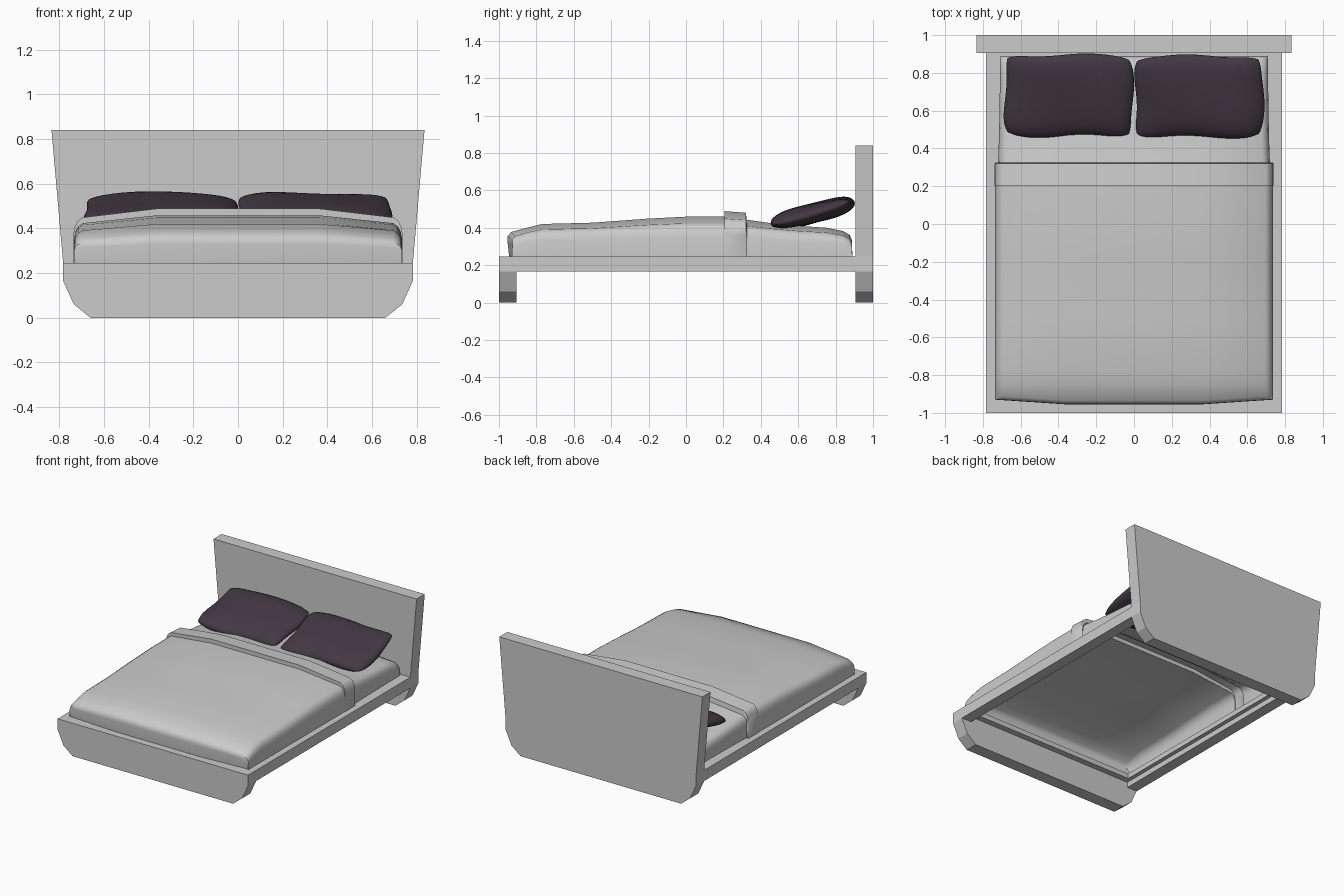
import bpy, bmesh, math

if "Cube" in bpy.data.objects:
    bpy.data.objects.remove(bpy.data.objects["Cube"])


def make_object(name, bm, smooth=False, angle=35, color=None):
    bmesh.ops.recalc_face_normals(bm, faces=bm.faces)
    mesh = bpy.data.meshes.new(name)
    bm.to_mesh(mesh)
    bm.free()
    ob = bpy.data.objects.new(name, mesh)
    bpy.context.collection.objects.link(ob)
    if color:
        mat = bpy.data.materials.new(name + "_fabric")
        mat.diffuse_color = color
        mat.use_nodes = True
        mat.node_tree.nodes["Principled BSDF"].inputs["Base Color"].default_value = mat.diffuse_color
        mesh.materials.append(mat)
    if smooth:
        bpy.ops.object.select_all(action='DESELECT')
        ob.select_set(True)
        bpy.context.view_layer.objects.active = ob
        bpy.ops.object.shade_smooth_by_angle(angle=math.radians(angle))
    return ob


def board(name, half, y0, y1):
    """Mirror a half profile in x/z and extrude it along y."""
    bm = bmesh.new()
    pts = half + [(-x, z) for x, z in reversed(half)]
    face = bm.faces.new([bm.verts.new((x, y0, z)) for x, z in pts])
    ext = bmesh.ops.extrude_face_region(bm, geom=[face])
    verts = [v for v in ext['geom'] if isinstance(v, bmesh.types.BMVert)]
    bmesh.ops.translate(bm, verts=verts, vec=(0, y1 - y0, 0))
    return make_object(name, bm)


def box(name, x0, x1, y0, y1, z0, z1):
    bm = bmesh.new()
    bmesh.ops.create_cube(bm, size=1)
    for v in bm.verts:
        v.co = ((x0 + x1) / 2 + v.co.x * (x1 - x0),
                (y0 + y1) / 2 + v.co.y * (y1 - y0),
                (z0 + z1) / 2 + v.co.z * (z1 - z0))
    return make_object(name, bm)


def grid_faces(bm, grid):
    for a, b in zip(grid, grid[1:]):
        for i in range(len(a) - 1):
            bm.faces.new((a[i], a[i + 1], b[i + 1], b[i]))


# Bed cover cross-section: (fraction of half width, fraction of height)
HALF = [(1, 0), (1, .5), (.992, .66), (.975, .77), (.945, .84), (.49, 1), (0, 1)]
SECTION = HALF + [(-x, z) for x, z in reversed(HALF[:-1])]
BASE = 0.24


def cover(name, rows):
    """Open-bottomed shell lofted from (y, half width, height) rows."""
    bm = bmesh.new()
    grid = []
    for y, w, h in rows:
        row = []
        for fx, fz in SECTION:
            bow = 0.025 * max(0, abs(fx) - .5) / .5 if y < -0.9 else 0
            row.append(bm.verts.new((fx * w, y + bow, BASE + fz * h)))
        grid.append(row)
    grid_faces(bm, grid)
    bmesh.ops.remove_doubles(bm, verts=bm.verts, dist=1e-5)
    return make_object(name, bm, True, 40)


def pillow(name, cx, cy, phase):
    """Soft tilted cushion: two bulged sheets joined at the seam."""
    bm = bmesh.new()
    n = 18
    for side in (1, -1):
        grid = []
        for j in range(n + 1):
            v = math.sin((j / n - .5) * math.pi)
            row = []
            for i in range(n + 1):
                u = math.sin((i / n - .5) * math.pi)
                # rounded outline with gently wavy edges
                x = .338 * u * (1 - .05 * v ** 6) + .008 * math.sin(3 * v + phase)
                y = .215 * v * (1 - .09 * u ** 8) + .008 * math.sin(4 * u + phase)
                t = .052 * math.sqrt(max(0, (1 - u ** 4) * (1 - v ** 4)))
                z = .476 + .055 * v + side * t + .006 * math.sin(3 * u + 2 * v + phase)
                row.append(bm.verts.new((cx + x, cy + y, z)))
            grid.append(row)
        grid_faces(bm, grid)
    bmesh.ops.remove_doubles(bm, verts=bm.verts, dist=1e-5)
    return make_object(name, bm, True, 60, (.055, .04, .055, 1))


# Headboard and footboard share the chamfered foot
foot = [(.66, 0), (.735, .06), (.783, .165), (.783, .245)]
board("headboard", foot + [(.835, .84)], .905, 1.0)
board("footboard", foot, -1.0, -.905)

# Side rails, and a stepped ledge around the inside of the open frame
for s, label in ((-1, "left"), (1, "right")):
    box(label + "_rail", *sorted((s * .70, s * .783)), -.905, .905, .165, .245)
    box(label + "_ledge", *sorted((s * .67, s * .70)), -.905, .905, .205, .242)
box("foot_ledge", -.67, .67, -.905, -.86, .205, .242)
box("head_ledge", -.67, .67, .86, .905, .205, .242)

# Blanket with its raised folded band at the head end
cover("blanket", [
    (-.945, .735, 0), (-.955, .735, .09), (-.953, .735, .115), (-.935, .735, .137),
    (-.85, .735, .16), (-.77, .735, .18), (-.5, .735, .187), (-.2, .735, .209),
    (0, .735, .219), (.205, .735, .219), (.205, .738, .249), (.32, .738, .24),
    (.325, .735, .20)])

# Exposed part of the mattress
cover("mattress", [
    (.31, .72, .205), (.45, .715, .185), (.6, .712, .17), (.75, .71, .16),
    (.84, .71, .142), (.875, .708, .122), (.887, .708, .095), (.89, .708, 0)])

# Pillows leaning on the headboard
pillow("left_pillow", -.345, .68, 0.4)
pillow("right_pillow", .345, .675, 2.3)
